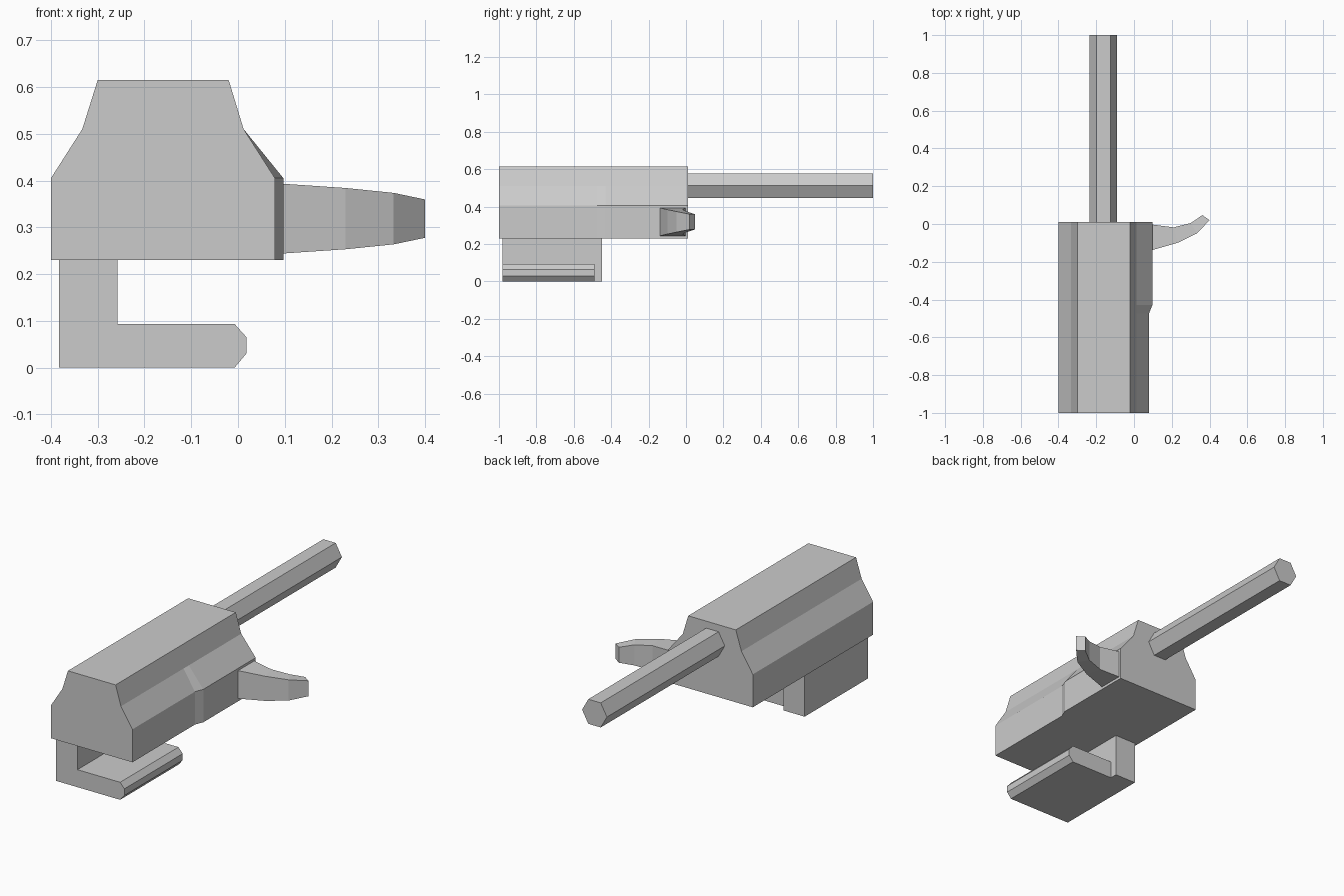
import bpy, bmesh, math
from mathutils import Vector

if "Cube" in bpy.data.objects:
    bpy.data.objects.remove(bpy.data.objects["Cube"])


def finish(bm, name):
    bmesh.ops.recalc_face_normals(bm, faces=bm.faces)
    mesh = bpy.data.meshes.new(name)
    bm.to_mesh(mesh)
    bm.free()
    obj = bpy.data.objects.new(name, mesh)
    bpy.context.collection.objects.link(obj)
    return obj


def loft(name, sections):
    """Join matching closed sections of 3D points and cap both ends."""
    bm = bmesh.new()
    rings = [[bm.verts.new(p) for p in s] for s in sections]
    n = len(rings[0])
    for a, b in zip(rings, rings[1:]):
        for i in range(n):
            j = (i + 1) % n
            bm.faces.new((a[i], a[j], b[j], b[i]))
    bm.faces.new(rings[0])
    bm.faces.new(rings[-1])
    return finish(bm, name)


# Main housing: faceted profile along y, right side steps out toward the back
def housing_section(y, right):
    profile = [(-0.40, 0.23), (right, 0.23), (right, 0.405), (0.012, 0.51),
               (-0.02, 0.615), (-0.30, 0.615), (-0.333, 0.51), (-0.40, 0.405)]
    return [(x, y, z) for x, z in profile]


loft("housing", [housing_section(y, r) for y, r in
                 ((-1, 0.079), (-0.475, 0.079), (-0.43, 0.097), (0.01, 0.097))])

# Hexagonal rod out of the back
hexagon = [(-0.162 + 0.073 * math.cos(math.radians(60 * i)),
            0.5125 + 0.0755 * math.sin(math.radians(60 * i))) for i in range(6)]
loft("rod", [[(x, y, z) for x, z in hexagon] for y in (0.01, 1.0)])

# Curved tapering side lever: front x,y / back x,y / half height
lever = [((0.097, -0.138), (0.097, -0.003), 0.0745),
         ((0.23, -0.10), (0.21, -0.018), 0.0655),
         ((0.333, -0.05), (0.30, 0.005), 0.055),
         ((0.40, 0.02), (0.362, 0.047), 0.041)]
loft("side_lever", [[(*f, 0.3185 - h), (*b, 0.3185 - h),
                     (*b, 0.3185 + h), (*f, 0.3185 + h)] for f, b, h in lever])

# L-shaped bracket: post and chamfered shelf share an edge, post runs deeper
bm = bmesh.new()
pts = [(-0.383, 0), (-0.258, 0), (-0.258, 0.093), (-0.258, 0.23), (-0.383, 0.23),
       (-0.007, 0), (0.018, 0.03), (0.018, 0.065), (-0.007, 0.093)]
v = [bm.verts.new((x, -0.98, z)) for x, z in pts]
faces = [bm.faces.new([v[i] for i in (0, 1, 2, 3, 4)]),
         bm.faces.new([v[i] for i in (1, 5, 6, 7, 8, 2)])]
for depth in (0.49, 0.04):
    ext = bmesh.ops.extrude_face_region(bm, geom=faces)["geom"]
    bmesh.ops.translate(bm, vec=Vector((0, depth, 0)),
                        verts=[g for g in ext if isinstance(g, bmesh.types.BMVert)])
    faces = [g for g in ext if isinstance(g, bmesh.types.BMFace)
             and g.calc_center_median().x < -0.26]
bmesh.ops.recalc_face_normals(bm, faces=bm.faces)
bmesh.ops.dissolve_limit(bm, angle_limit=0.01, verts=bm.verts, edges=bm.edges)
finish(bm, "bracket")
